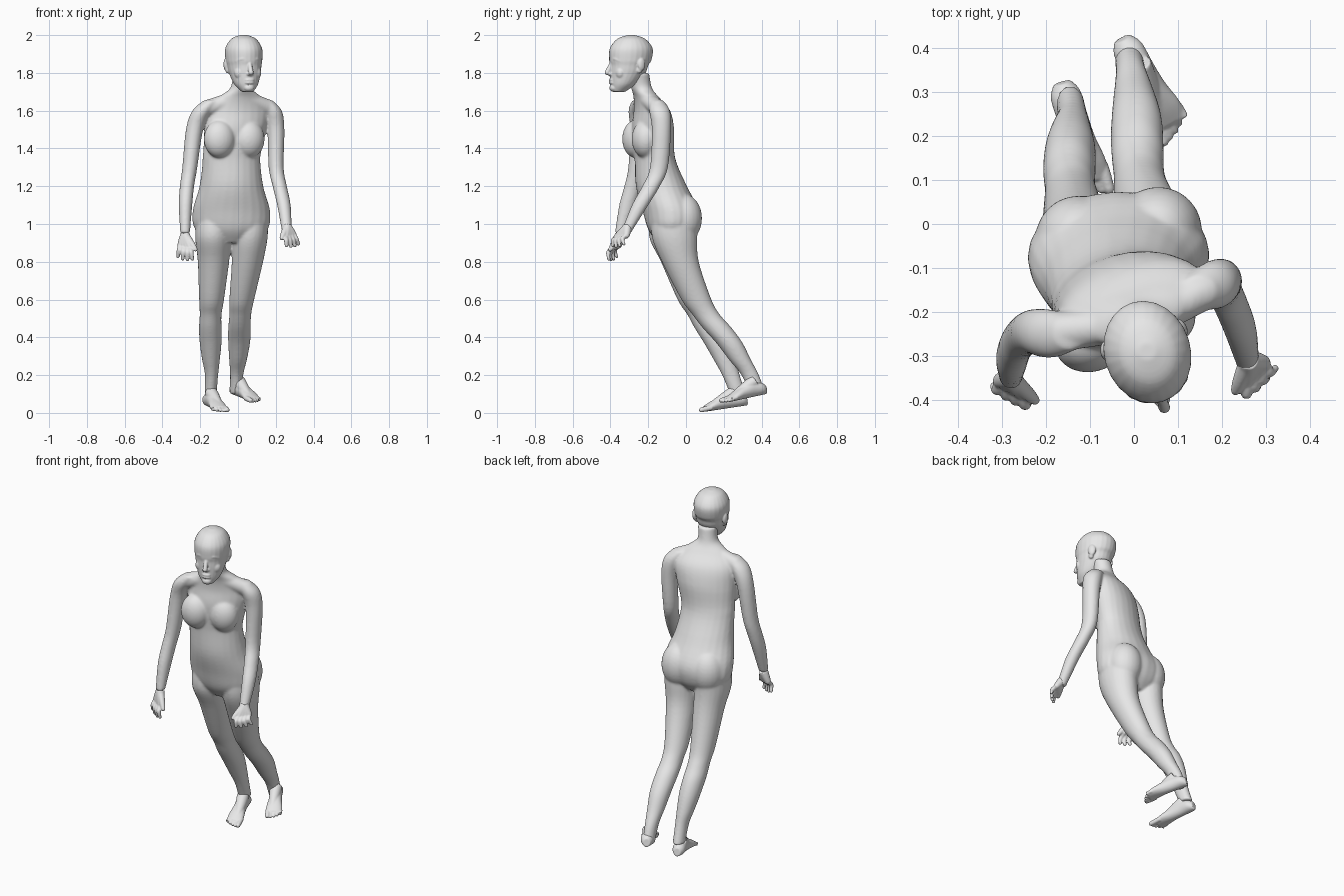
import bpy, bmesh, math
from mathutils import Vector, Matrix

cube = bpy.data.objects.get("Cube")
if cube:
    bpy.data.objects.remove(cube, do_unlink=True)

grey = (0.8, 0.8, 0.8, 1)
skin = bpy.data.materials.new("plain grey")
skin.use_nodes = True
skin.diffuse_color = grey
skin.node_tree.nodes["Principled BSDF"].inputs["Base Color"].default_value = grey

SIDES = 24
UP = Vector((0, 0, 1))


def refine(rows, steps=5):
    """Catmull-Rom interpolation of every column of a section list."""
    result = []
    last = len(rows) - 1
    for i in range(last):
        before, start, end, after = (rows[max(0, min(last, i + k))] for k in (-1, 0, 1, 2))
        for step in range(steps):
            t = step / steps
            result.append([
                q + t * ((r - p) + t * ((2 * p - 5 * q + 4 * r - w) + t * (3 * q - p - 3 * r + w))) / 2
                for p, q, r, w in zip(before, start, end, after)])
    return result + [list(rows[last])]


def loft(bm, rings):
    """Bridge elliptical rings given as (centre, half axis, half axis) and cap both ends."""
    loops = []
    for centre, u, v in rings:
        angles = [math.tau * k / SIDES for k in range(SIDES)]
        loops.append([bm.verts.new(centre + u * math.cos(a) + v * math.sin(a)) for a in angles])
    for lower, upper in zip(loops, loops[1:]):
        for k in range(SIDES):
            n = (k + 1) % SIDES
            bm.faces.new((lower[k], lower[n], upper[n], upper[k]))
    bm.faces.new(loops[0][::-1])
    bm.faces.new(loops[-1])


def level_ring(x, y, z, width, depth, yaw):
    turn = Matrix.Rotation(math.radians(yaw), 3, 'Z')
    return Vector((x, y, z)), turn @ Vector((width, 0, 0)), turn @ Vector((0, depth, 0))


def limb(bm, profile, path):
    """Profile holds height, half width and half depth; path holds the matching x and y."""
    rows = [(*place, *section) for place, section in zip(path, profile)]
    loft(bm, [level_ring(*row, 0) for row in refine(rows)])


def tube(bm, points, radii):
    """Round tapered tube through a few points, with a rounded tip."""
    axis = (points[-1] - points[0]).normalized()
    u = axis.orthogonal().normalized()
    v = axis.cross(u)
    rings = [(Vector((x, y, z)), u * r, v * r)
             for x, y, z, r in refine([(*p, r) for p, r in zip(points, radii)])]
    tip = points[-1] + axis * radii[-1] * 0.7
    rings.append((tip, rings[-1][1] * 0.6, rings[-1][2] * 0.6))
    loft(bm, rings)


def blob(bm, centre, radii, yaw=0):
    matrix = (Matrix.Translation(centre) @ Matrix.Rotation(math.radians(yaw), 4, 'Z')
              @ Matrix.Diagonal((*radii, 1)))
    bmesh.ops.create_uvsphere(bm, u_segments=SIDES, v_segments=16, radius=1, matrix=matrix)


def finish(bm, name, voxel, relax):
    """Turn overlapping forms into one continuous smooth skin."""
    bmesh.ops.recalc_face_normals(bm, faces=bm.faces)
    mesh = bpy.data.meshes.new(name)
    bm.to_mesh(mesh)
    bm.free()
    mesh.materials.append(skin)
    mesh.shade_smooth()
    part = bpy.data.objects.new(name, mesh)
    bpy.context.scene.collection.objects.link(part)
    fuse = part.modifiers.new("fuse", 'REMESH')
    fuse.mode = 'VOXEL'
    fuse.voxel_size = voxel
    fuse.use_smooth_shade = True
    soften = part.modifiers.new("soften", 'SMOOTH')
    soften.factor = 0.5
    soften.iterations = relax


# Torso and neck: height, y, half width, half depth; it twists and drifts with height
def torso_ring(z, y, width, depth):
    twist = 18 * max(0, min(1, (z - 1) * 2))
    drift = -.035 + .14 * max(0, z - 1.35)
    return level_ring(drift, y, z, width, depth, twist)


body = bmesh.new()
torso = [(.9, -.07, .08, .08), (.97, -.07, .19, .13), (1.07, -.08, .205, .15), (1.2, -.13, .17, .135),
         (1.35, -.165, .155, .105), (1.5, -.175, .17, .105), (1.6, -.18, .17, .085),
         (1.67, -.21, .12, .06), (1.72, -.235, .058, .055), (1.8, -.25, .055, .055)]
loft(body, [torso_ring(*row) for row in refine(torso)])

# Chest, seat and the slope from neck to shoulder
for side in (-1, 1):
    blob(body, (-.02 + side * .078, -.242 + side * .025, 1.45), (.084, .07, .1), 15)
    blob(body, (-.035 + side * .09, -.025 + side * .01, 1.03), (.1, .1, .13))
    tube(body, [Vector((.015 + side * .04, -.22 + side * .01, 1.66)),
                Vector((side * .17, -.195 + side * .05, 1.61))], [.04, .045])

# Legs share one profile and follow their own paths
leg = [(1.05, .09, .12), (.93, .095, .12), (.8, .083, .098), (.6, .066, .08), (.52, .058, .073),
       (.45, .06, .077), (.37, .058, .07), (.28, .047, .058), (.2, .035, .047), (.1, .032, .042)]
limb(body, leg, [(.07, -.06), (.062, -.06), (.05, -.03), (.02, .055), (.012, .107),
                 (.008, .165), (.006, .23), (0, .287), (-.007, .34), (-.012, .38)])
limb(body, leg, [(-.13, -.07), (-.132, -.075), (-.13, -.035), (-.14, .035), (-.145, .08),
                 (-.147, .122), (-.145, .165), (-.143, .205), (-.14, .238), (-.145, .275)])

# Arms likewise
arm = [(1.655, .04, .035), (1.6, .052, .055), (1.5, .046, .051), (1.3, .04, .048), (1.2, .038, .047),
       (1.1, .036, .044), (.95, .026, .027)]
limb(body, arm, [(.14, -.155), (.18, -.14), (.2, -.13), (.202, -.143), (.221, -.185), (.243, -.243), (.26, -.32)])
limb(body, arm, [(-.14, -.25), (-.19, -.25), (-.23, -.245), (-.255, -.258), (-.27, -.28), (-.278, -.31), (-.28, -.35)])
finish(body, "body", 0.0065, 12)

# Head: y, z, half width, half depth in its own frame, turned slightly to its left
YAW = 17
head_frame = Matrix.Translation((.03, -.29, 0)) @ Matrix.Rotation(math.radians(YAW), 4, 'Z')


def on_head(x, y, z):
    return head_frame @ Vector((x, y, z))


head = bmesh.new()
skull = [(0, 2, .02, .02), (0, 1.98, .065, .075), (0, 1.93, .096, .115), (-.005, 1.87, .096, .114),
         (-.012, 1.84, .09, .103), (-.02, 1.8, .083, .096), (-.045, 1.74, .063, .068), (-.07, 1.7, .03, .035)]
loft(head, [level_ring(*on_head(0, y, z), width, depth, YAW) for y, z, width, depth in refine(skull)])

# Nose, lips and chin
tube(head, [on_head(0, -.11, 1.85), on_head(0, -.134, 1.8)], [.01, .014])
blob(head, on_head(0, -.115, 1.794), (.02, .016, .01), YAW)
for height in (1.748, 1.762):
    blob(head, on_head(0, -.109, height), (.026, .013, .009), YAW)
blob(head, on_head(0, -.098, 1.72), (.028, .022, .02), YAW)

# Brows, eyes, cheeks and ears
for side in (-1, 1):
    brow = [on_head(side * .01, -.108, 1.87), on_head(side * .04, -.1, 1.874), on_head(side * .065, -.078, 1.862)]
    tube(head, brow, [.009, .01, .008])
    blob(head, on_head(side * .034, -.093, 1.845), (.017, .012, .009), YAW)
    blob(head, on_head(side * .04, -.075, 1.8), (.034, .026, .035), YAW)
    blob(head, on_head(side * .09, .03, 1.845), (.012, .022, .034), YAW + side * 15)
    blob(head, on_head(side * .082, .02, 1.815), (.012, .015, .018), YAW)
finish(head, "head", 0.004, 6)


# Hands: four fingers fan out from the wrist, one reach to the knuckle and two to the tip
def hand(name, wrist, reach, spread):
    bm = bmesh.new()
    wrist, reach, spread = Vector(wrist), Vector(reach), Vector(spread)
    for finger in (-1.5, -.5, .5, 1.5):
        knuckle = wrist + reach + spread * finger
        tip = wrist + reach * (2.1 - abs(finger) / 8) + spread * finger * 1.5
        bend = knuckle.lerp(tip, .5) + Vector((0, -.015, .005))
        tube(bm, [wrist, wrist.lerp(knuckle, .5), knuckle], [.025, .022, .017])
        tube(bm, [knuckle, bend, tip], [.014, .0125, .01])
    thumb = wrist + reach * 1.1 - spread * 3.3
    tube(bm, [wrist.lerp(thumb, .2), wrist.lerp(thumb, .7), thumb], [.02, .016, .011])
    finish(bm, name, 0.004, 4)


hand("left_hand", (.26, -.31, .985), (.015, -.025, -.05), (.014, .013, .002))
hand("right_hand", (-.28, -.35, .945), (0, -.02, -.065), (-.017, .009, .003))


# Feet: sections from heel to ball, resting on a sole line, then instep and five toes
def foot(name, heel, toe, inner):
    bm = bmesh.new()
    heel, toe = Vector(heel), Vector(toe)
    ahead = (toe - heel).normalized()
    across = ahead.cross(UP).normalized() * inner
    rise = UP - ahead * ahead.z

    def at(along, sideways, height):
        return heel.lerp(toe, along) + across * sideways + rise * height

    sections = [(0, .02, .025), (.1, .035, .035), (.3, .035, .042), (.5, .037, .035), (.7, .045, .025), (.85, .042, .015)]
    loft(bm, [(at(along, 0, tall), across * wide, rise * tall) for along, wide, tall in refine(sections)])
    tube(bm, [at(.22, 0, .08), at(.4, .004, .06), at(.7, .01, .028)], [.034, .031, .02])
    for i in range(5):
        sideways = .033 - i * .0175
        radius = .0095 if i else .014
        points = [at(.74, sideways, .018), at(.85, sideways, .016), at(.96 - .008 * i * i, sideways, radius)]
        tube(bm, points, [radius, radius, radius * .9])
    finish(bm, name, 0.004, 4)


foot("left_foot", (-.03, .425, .1), (.1, .195, .05), 1)
foot("right_foot", (-.165, .325, .04), (-.085, .06, 0), -1)
